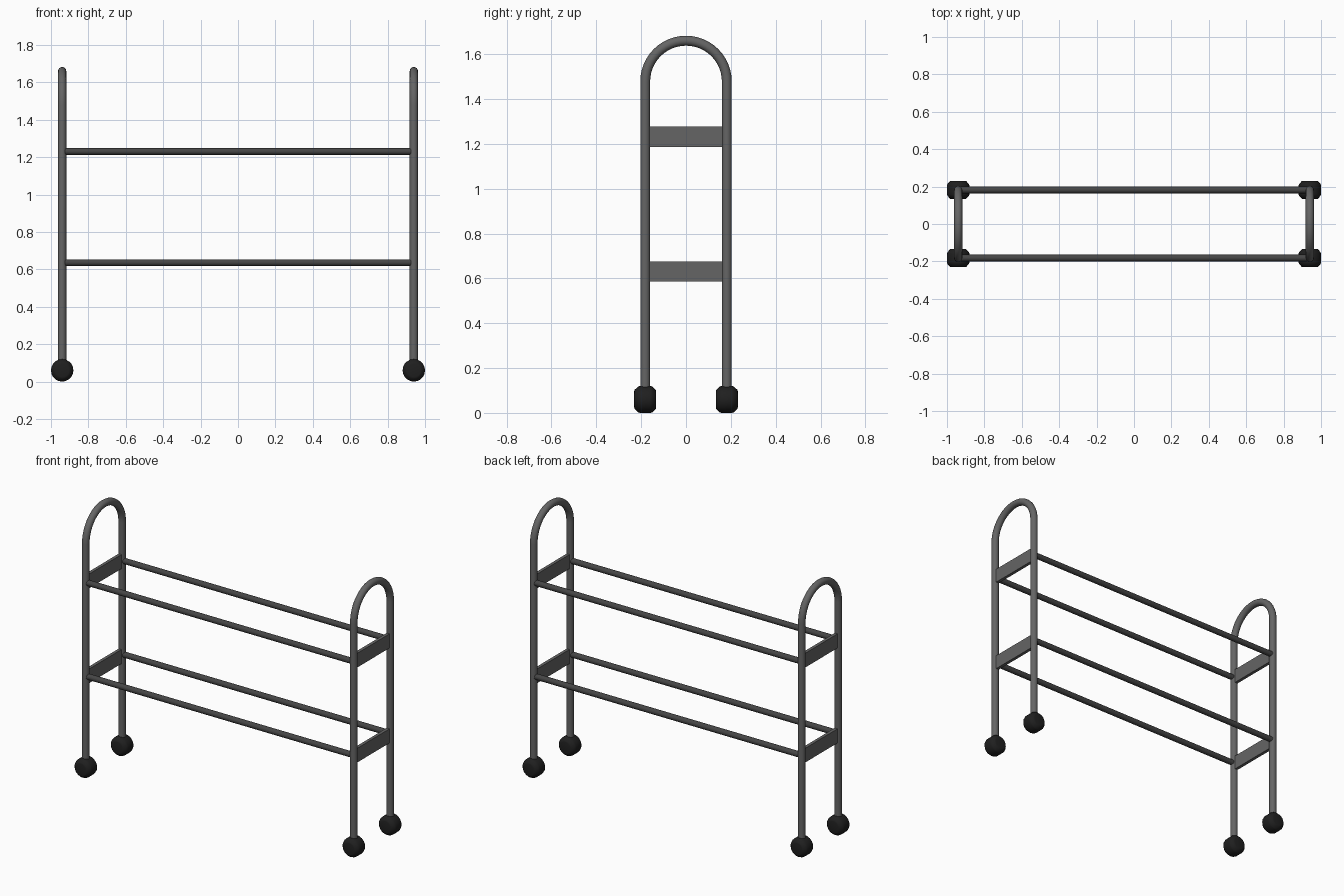
import bpy, bmesh, math
from mathutils import Matrix

if "Cube" in bpy.data.objects:
    bpy.data.objects.remove(bpy.data.objects["Cube"])

X, Y = 0.94, 0.182          # tube centre lines
R_TUBE, R_ROD = 0.022, 0.018
ARC_Z = 1.478               # where the legs turn into the arch


def material(name, v):
    m = bpy.data.materials.new(name)
    m.diffuse_color = (v, v, v, 1)
    m.use_nodes = True
    m.node_tree.nodes["Principled BSDF"].inputs["Base Color"].default_value = m.diffuse_color
    return m


GREY = material("grey metal", 0.13)
DARK = material("dark grey metal", 0.06)
BLACK = material("black rubber", 0.014)


def add(name, bm, mat, smooth=True):
    bmesh.ops.recalc_face_normals(bm, faces=bm.faces)
    me = bpy.data.meshes.new(name)
    bm.to_mesh(me)
    bm.free()
    me.materials.append(mat)
    ob = bpy.data.objects.new(name, me)
    bpy.context.collection.objects.link(ob)
    if smooth:
        bpy.ops.object.select_all(action='DESELECT')
        ob.select_set(True)
        bpy.context.view_layer.objects.active = ob
        bpy.ops.object.shade_smooth_by_angle(angle=math.radians(35))
    return ob


def sweep(rings):
    """Closed skin over a list of rings of points, capped at both ends."""
    bm = bmesh.new()
    vs = [[bm.verts.new(p) for p in ring] for ring in rings]
    n = len(vs[0])
    for a, b in zip(vs, vs[1:]):
        for i in range(n):
            bm.faces.new((a[i], a[(i + 1) % n], b[(i + 1) % n], b[i]))
    bm.faces.new(vs[0])
    bm.faces.new(vs[-1])
    return bm


def end_frame(x):
    # inverted-U tube: centre (y, z) and in-plane normal (y, z)
    path = [(Y, 0.08, 1, 0)]
    for i in range(25):
        a = math.pi * i / 24
        c, s = math.cos(a), math.sin(a)
        path.append((Y * c, ARC_Z + Y * s, c, s))
    path.append((-Y, 0.08, -1, 0))
    rings = []
    for y, z, ny, nz in path:
        ring = []
        for k in range(16):
            t = math.tau * k / 16
            u, w = R_TUBE * math.cos(t), R_TUBE * math.sin(t)
            ring.append((x + w, y + ny * u, z + nz * u))
        rings.append(ring)
    return sweep(rings)


def wheel(x, y):
    # barrel wheel turned about the y axis
    profile = [(-0.049, 0.036), (-0.047, 0.043), (-0.032, 0.057), (-0.024, 0.06),
               (0.024, 0.06), (0.032, 0.057), (0.047, 0.043), (0.049, 0.036)]
    return sweep([[(x + r * math.cos(math.tau * k / 20), y + d,
                    0.06 + r * math.sin(math.tau * k / 20)) for k in range(20)]
                  for d, r in profile])


for side, sx in (("left", -1), ("right", 1)):
    add(f"{side}_end_frame", end_frame(sx * X), GREY)
    # flat cross plates between the legs
    for level, z in (("lower", 0.63), ("upper", 1.232)):
        bm = bmesh.new()
        bmesh.ops.create_cube(bm, size=1, matrix=Matrix.Translation((sx * X, 0, z))
                              @ Matrix.Diagonal((0.02, 2 * Y - 0.02, 0.09, 1)))
        add(f"{side}_{level}_plate", bm, GREY, False)
    # wheels
    for depth, sy in (("front", -1), ("back", 1)):
        add(f"{side}_{depth}_wheel", wheel(sx * X, sy * Y), BLACK)

# long shelf rods
for depth, sy in (("front", -1), ("back", 1)):
    for level, z in (("lower", 0.636), ("upper", 1.23)):
        rings = [[(x, sy * Y + R_ROD * math.cos(math.tau * k / 16),
                   z + R_ROD * math.sin(math.tau * k / 16)) for k in range(16)]
                 for x in (-0.925, 0.925)]
        add(f"{depth}_{level}_rod", sweep(rings), DARK)
